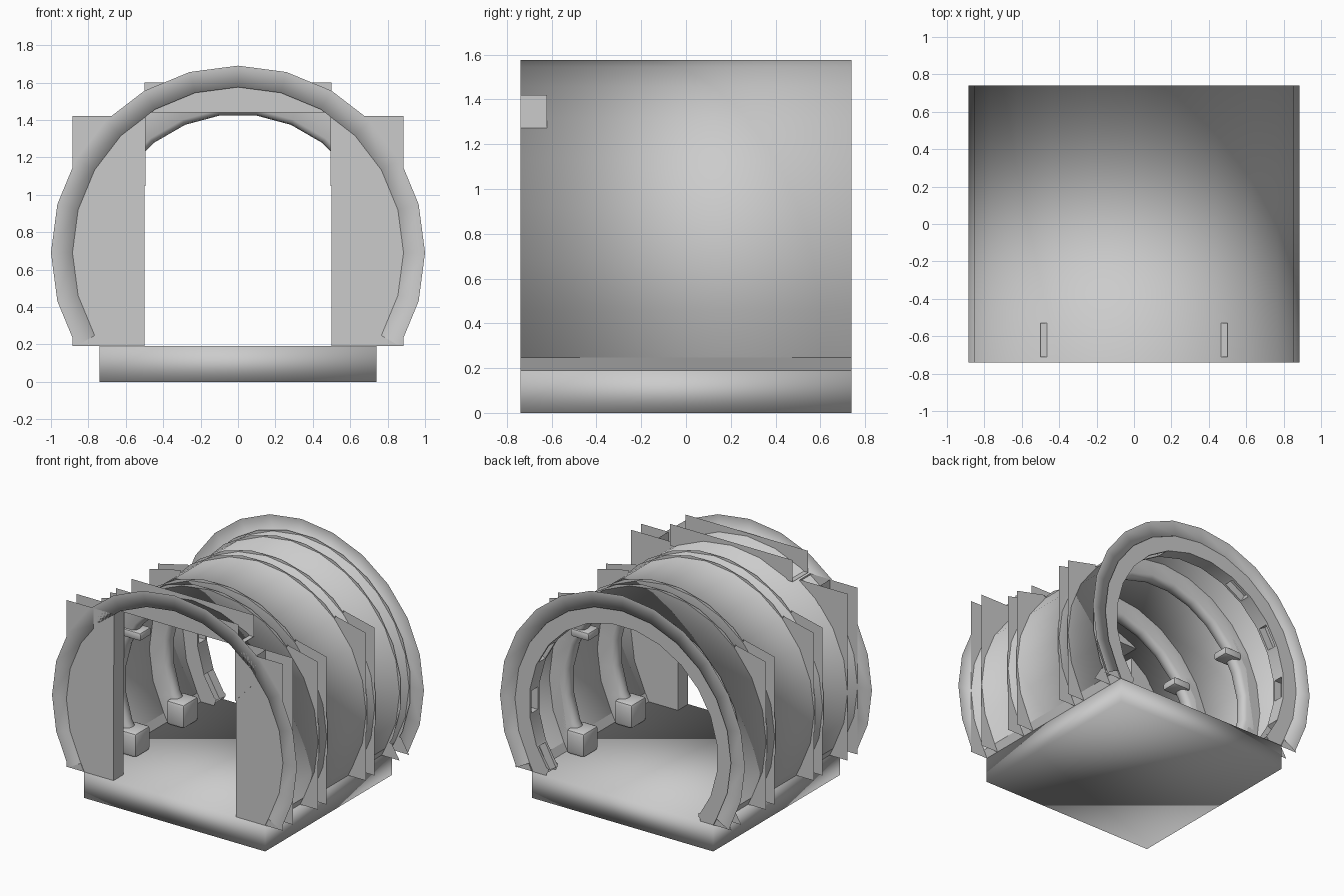
import bpy, bmesh
from math import sin, cos, radians

cube = bpy.data.objects.get("Cube")
if cube:
    bpy.data.objects.remove(cube, do_unlink=True)

CENTRE_Z = 0.69   # axis height of the round shell
FLOOR = 0.19
END = 0.74

grey = bpy.data.materials.new("light_grey")
grey.use_nodes = True
grey.diffuse_color = (0.6, 0.6, 0.6, 1)
grey.node_tree.nodes["Principled BSDF"].inputs["Base Color"].default_value = (0.6, 0.6, 0.6, 1)


def finish(bm, name, smooth=None):
    """Turn a bmesh into an object; smooth is an angle in degrees or None."""
    mesh = bpy.data.meshes.new(name)
    bm.to_mesh(mesh)
    bm.free()
    mesh.materials.append(grey)
    ob = bpy.data.objects.new(name, mesh)
    bpy.context.collection.objects.link(ob)
    if smooth:
        bpy.ops.object.select_all(action='DESELECT')
        ob.select_set(True)
        bpy.context.view_layer.objects.active = ob
        if smooth >= 180:
            bpy.ops.object.shade_smooth()
        else:
            bpy.ops.object.shade_smooth_by_angle(angle=radians(smooth))
    return ob


def sweep(profile, angles):
    """Sweep (radius, y) points round the shell axis; 0 degrees is the top."""
    bm = bmesh.new()
    rows = []
    for a in angles:
        s, c = sin(radians(a)), cos(radians(a))
        rows.append([bm.verts.new((r * s, y, CENTRE_Z + r * c)) for r, y in profile])
    faces = []
    for p, q in zip(rows, rows[1:]):
        faces.append([bm.faces.new((p[i], p[i + 1], q[i + 1], q[i]))
                      for i in range(len(profile) - 1)])
    return bm, rows, faces


def sheet(name, points, y):
    """Thin flat panel facing the front."""
    bm = bmesh.new()
    bm.faces.new([bm.verts.new((x, y, z)) for x, z in points])
    return finish(bm, name)


def strip(name, points, y0, y1):
    """Extrude an open x-z line from y0 to y1."""
    bm = bmesh.new()
    rows = [[bm.verts.new((x, y, z)) for x, z in points] for y in (y0, y1)]
    for i in range(len(points) - 1):
        bm.faces.new((rows[0][i], rows[0][i + 1], rows[1][i + 1], rows[1][i]))
    return finish(bm, name)


def box(name, centre, size, bevel=0.0, smooth=None):
    bm = bmesh.new()
    bmesh.ops.create_cube(bm, size=1)
    bmesh.ops.scale(bm, vec=size, verts=bm.verts)
    bmesh.ops.translate(bm, vec=centre, verts=bm.verts)
    if bevel:
        bmesh.ops.bevel(bm, geom=bm.edges[:], offset=bevel, segments=2,
                        affect='EDGES', profile=0.5)
    return finish(bm, name, smooth)


def mirror_x(points, side):
    return [(side * x, z) for x, z in points]


# Base slab
box("base_slab", (0, 0, FLOOR / 2), (2 * END, 2 * END, FLOOR), smooth=180)

# Round shell with a flat flange at each end
bm, _, _ = sweep([(1.0, -END), (0.885, -END), (0.885, END), (1.0, END)],
                 range(-120, 121, 15))
finish(bm, "shell", 180)

# Two inner ribs, open towards the shell, with fins, feet and clamps
rib_angles = [-127.5 + 15 * i for i in range(18)]
fin = [(0.63, 1.34), (0.885, 1.28), (0.885, FLOOR), (0.72, FLOOR), (0.76, 0.45),
       (0.8, 0.69), (0.76, 1.0), (0.63, 1.2)]
for end, mid in (("front", -0.28), ("back", 0.28)):
    a, b = mid - 0.05, mid + 0.05
    bm, _, _ = sweep([(0.9, a), (0.77, a), (0.745, a + 0.02), (0.74, mid),
                      (0.745, b - 0.02), (0.77, b), (0.9, b)], rib_angles)
    finish(bm, end + "_rib", 50)
    for side, label in ((1, "left"), (-1, "right")):
        tag = f"{end}_{label}"
        for y in (a, b):
            sheet(tag + "_fin", mirror_x(fin, side), y)
        box(tag + "_foot", (side * 0.65, mid, 0.28), (0.15, 0.18, 0.18), 0.025, 40)
        box(tag + "_clamp", (side * 0.63, mid, 1.08), (0.15, 0.13, 0.06), 0.015, 40)

# End rib with recessed pockets along its inner face
bm, rows, faces = sweep([(0.9, 0.62), (0.77, 0.62), (0.77, 0.73), (0.9, 0.73)], rib_angles)
for i, row in enumerate(faces):
    angle = (rib_angles[i] + rib_angles[i + 1]) / 2
    if angle and round(angle) % 30 == 0:
        pocket = row[1]
        bmesh.ops.inset_region(bm, faces=[pocket], thickness=0.025)
        new = bmesh.ops.extrude_discrete_faces(bm, faces=[pocket])["faces"][0]
        push = (0.06 * sin(radians(angle)), 0, 0.06 * cos(radians(angle)))
        bmesh.ops.translate(bm, vec=push, verts=new.verts)
finish(bm, "end_rib", 30)
for side in (1, -1):
    for y in (0.62, 0.73):
        foot = [(0.885, FLOOR), (0.63, FLOOR), (0.61, 0.24), (0.72, 0.3), (0.82, 0.3)]
        sheet("end_rib_foot", mirror_x(foot, side), y)

# Doorway: jamb panels, corner gussets and side skirts
for side, label in ((1, "left"), (-1, "right")):
    jamb = [(0.5, FLOOR), (0.885, FLOOR), (0.885, 1.42), (0.5, 1.42)]
    for y in (-0.737, -0.62):
        sheet(label + "_jamb_panel", mirror_x(jamb, side), y)
    strip(label + "_jamb_reveal", mirror_x([(0.5, FLOOR), (0.5, 1.42)], side), -0.737, -0.62)
    gusset = [(0.495, 1.42), (0.495, 1.045), (0.66, 1.225), (0.66, 1.42)]
    strip(label + "_gusset", mirror_x(gusset, side), -END, -0.62)
    for y in (-END, -0.615):
        sheet(label + "_gusset_face", mirror_x(gusset, side), y)
    strip(label + "_skirt", mirror_x([(0.738, FLOOR), (0.766, 0.248)], side), -END, END)

# Header above the doorway, open at the top
header = [(-0.5, 1.44), (0.5, 1.44), (0.5, 1.6), (-0.5, 1.6)]
for y in (-0.71, -0.53):
    sheet("header_panel", header, y)
strip("header_soffit", header[:2], -0.71, -0.53)
